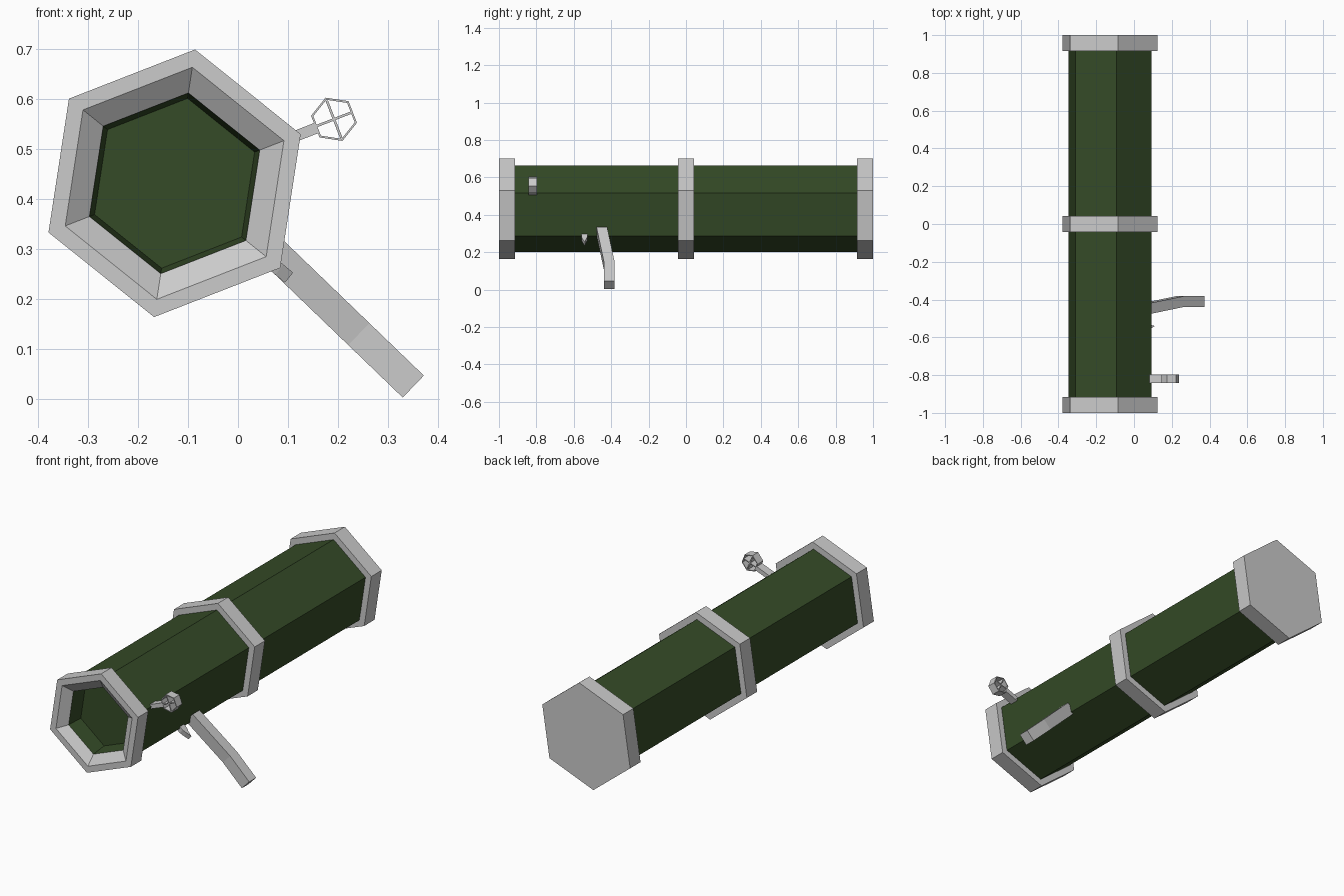
import bpy, bmesh, math
from mathutils import Vector

if "Cube" in bpy.data.objects:
    bpy.data.objects.remove(bpy.data.objects["Cube"])

CX, CZ = -0.127, 0.432      # tube axis
TILT = math.radians(21.3)   # rotation of the hexagon

green = bpy.data.materials.new("dark_green")
green.diffuse_color = (0.035, 0.07, 0.02, 1)
green.use_nodes = True
green.node_tree.nodes["Principled BSDF"].inputs["Base Color"].default_value = green.diffuse_color


def loft(name, loops, mat=None):
    """Join matching vertex loops into a closed, capped skin."""
    bm = bmesh.new()
    rows = [[bm.verts.new(p) for p in lp] for lp in loops]
    n = len(rows[0])
    for a, b in zip(rows, rows[1:]):
        for i in range(n):
            j = (i + 1) % n
            bm.faces.new((a[i], a[j], b[j], b[i]))
    if rows[0] and loops[0] != loops[-1]:
        bm.faces.new(rows[0])
        bm.faces.new(rows[-1][::-1])
    else:
        bmesh.ops.remove_doubles(bm, verts=bm.verts, dist=1e-5)
    bmesh.ops.recalc_face_normals(bm, faces=bm.faces)
    me = bpy.data.meshes.new(name)
    bm.to_mesh(me)
    bm.free()
    ob = bpy.data.objects.new(name, me)
    bpy.context.collection.objects.link(ob)
    if mat:
        me.materials.append(mat)
    return ob


def hexa(r, y, cx=CX, cz=CZ, ang=TILT):
    return [Vector((cx + r * math.cos(ang + k * math.pi / 3), y,
                    cz + r * math.sin(ang + k * math.pi / 3))) for k in range(6)]


def bar(name, stations, ang, w, d):
    """Rectangular bar through (x, y, z) stations, facing along ang in the XZ plane."""
    side = Vector((-math.sin(ang), 0, math.cos(ang))) * w / 2
    deep = Vector((0, d / 2, 0))
    return loft(name, [[Vector(c) + s * side + t * deep
                        for s, t in ((-1, -1), (1, -1), (1, 1), (-1, 1))] for c in stations])


def radial(r, ang, y):
    return (CX + r * math.cos(ang), y, CZ + r * math.sin(ang))


# Tube body with a shallow tapered muzzle recess
loft("tube", [hexa(r, y) for r, y in
              ((.172, -.88), (.183, -.965), (.235, -.93), (.235, .95))], green)

# Muzzle collar with sloped lip
loft("muzzle_collar", [hexa(r, y) for r, y in
     ((.235, -.915), (.271, -.915), (.271, -1), (.235, -1), (.183, -.965), (.235, -.915))])

# Middle band and closed rear cap
for name, y0, y1 in (("middle_band", -.042, .042), ("rear_cap", .915, 1)):
    loft(name, [hexa(.271, y0), hexa(.271, y1)])

# Sight: stem, hexagonal hoop and cross wires
SY, SD = -.82, .045
bar("sight_stem", [radial(.22, TILT, SY), radial(.305, TILT, SY)], TILT, .022, SD)
sx, _, sz = radial(.344, TILT + .01, SY)
hoop = ((.0465, SY - SD / 2), (.0465, SY + SD / 2), (.042, SY + SD / 2),
        (.042, SY - SD / 2), (.0465, SY - SD / 2))
loft("sight_hoop", [hexa(r, y, sx, sz, TILT - math.pi / 6) for r, y in hoop])
for k in range(2):
    a = TILT + k * math.pi / 2
    dx, dz = .040 * math.cos(a), .040 * math.sin(a)
    bar("sight_wire_%d" % (k + 1), [(sx - dx, SY, sz - dz), (sx + dx, SY, sz + dz)],
        a, .005, SD)

# Bent grip
bar("grip", [(.053, -.45, .312), (.242, -.411, .13), (.351, -.411, .025)],
    math.radians(-43.8), .061, .057)

# Hooked trigger
TA = math.radians(-39.5)
tside = Vector((-math.sin(TA), 0, math.cos(TA)))
prof = ((.2, -.56), (.25, -.56), (.272, -.552), (.297, -.54), (.272, -.535), (.25, -.526), (.2, -.526))
loft("trigger", [[Vector(radial(r, TA, y)) + s * tside * .013 for r, y in prof] for s in (-1, 1)])
